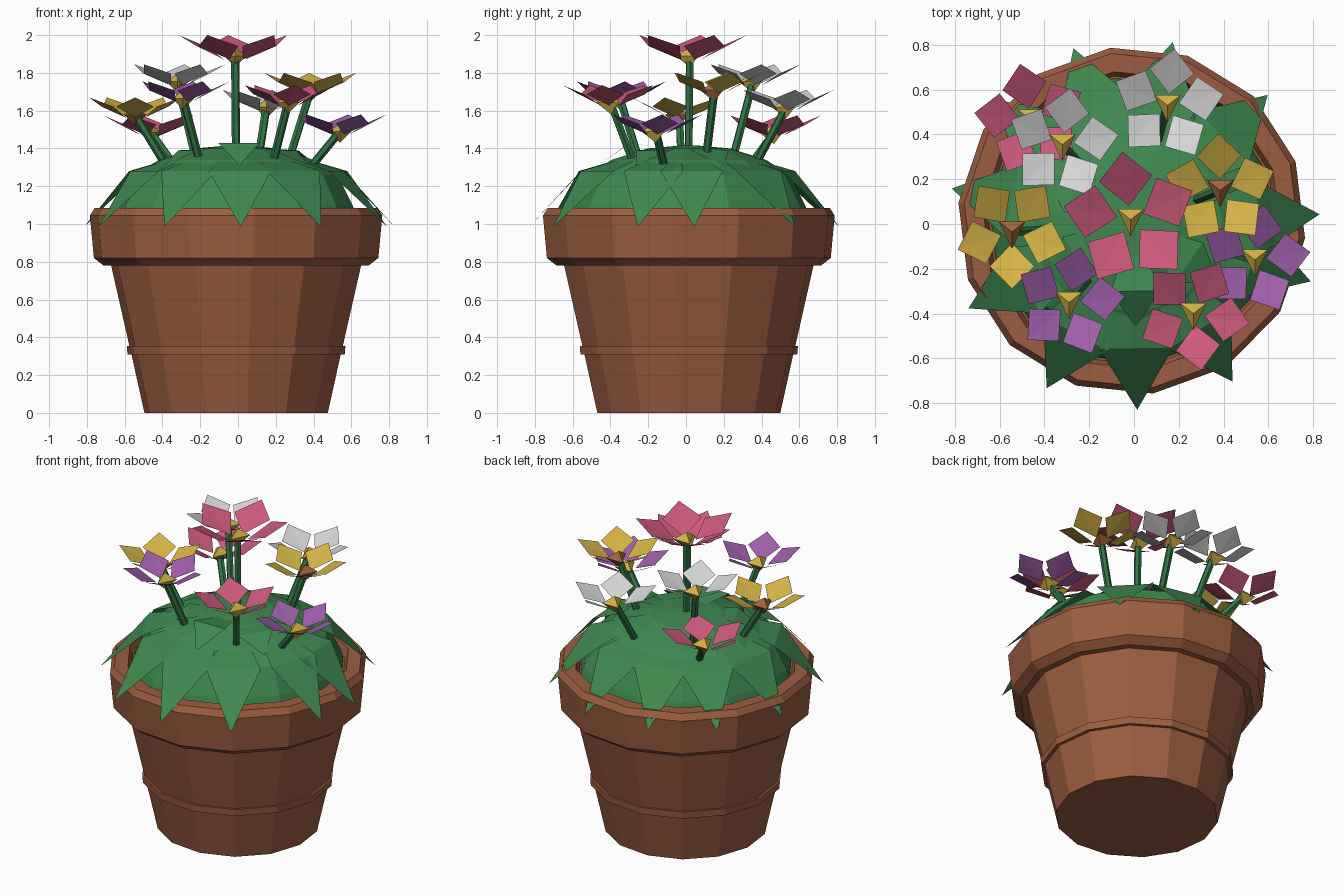
import bpy, math
from math import cos, sin, radians, pi
from mathutils import Vector, Matrix

cube = bpy.data.objects.get("Cube")
if cube:
    bpy.data.objects.remove(cube)


def material(name, r, g, b):
    m = bpy.data.materials.new(name)
    m.use_nodes = True
    m.diffuse_color = (r, g, b, 1)
    bsdf = next(n for n in m.node_tree.nodes if n.type == 'BSDF_PRINCIPLED')
    bsdf.inputs["Base Color"].default_value = (r, g, b, 1)
    bsdf.inputs["Roughness"].default_value = 0.8
    return m


TERRACOTTA = material("terracotta", .33, .11, .052)
LEAF = material("leaf green", .05, .25, .08)
STEM = material("stem green", .03, .18, .06)
PINK = material("pink", .60, .10, .20)
PURPLE = material("purple", .34, .11, .40)
YELLOW = material("yellow", .66, .45, .06)
WHITE = material("white", .66, .66, .66)
BROWN = material("seed brown", .36, .13, .05)


def build(name, verts, faces, mat):
    mesh = bpy.data.meshes.new(name)
    mesh.from_pydata(verts, [], faces)
    mesh.materials.append(mat)
    mesh.update()
    ob = bpy.data.objects.new(name, mesh)
    bpy.context.collection.objects.link(ob)
    return ob


def lathe(name, profile, mat, sides=14, phase=97):
    """Turn a (radius, z) profile about the pot axis and cap both ends."""
    verts, faces = [], []
    for r, z in profile:
        for i in range(sides):
            a = radians(phase) + 2 * pi * i / sides
            verts.append((r * cos(a) - .01, r * sin(a) + .015, z))
    for k in range(len(profile) - 1):
        for i in range(sides):
            j = (i + 1) % sides
            a, b = k * sides, (k + 1) * sides
            faces.append((a + i, a + j, b + j, b + i))
    last = (len(profile) - 1) * sides
    faces.append(tuple(reversed(range(sides))))
    faces.append(tuple(range(last, last + sides)))
    return build(name, verts, faces, mat)


# Pot: wall, raised band, heavy rim and the flat inside
lathe("pot", [(.488, 0), (.557, .31), (.578, .31), (.582, .355), (.568, .355),
              (.665, .78), (.705, .78), (.757, .82), (.778, 1.045),
              (.752, 1.085), (.67, 1.085), (.65, 1.03)], TERRACOTTA)

# Foliage mound
lathe("foliage_mound", [(.64, 1.04), (.62, 1.1), (.54, 1.26), (.41, 1.34),
                        (.22, 1.4), (.05, 1.415)], LEAF)


def leaf(name, angle, bend, tip, half, root):
    """Leaf that runs out to a bend, then drops to a pointed tip."""
    turn = Matrix.Rotation(radians(angle), 3, 'Z')
    pts = [(root[0], -half * .4, root[1]), (root[0], half * .4, root[1]),
           (bend[0], -half, bend[1]), (bend[0], half, bend[1]),
           (tip[0], 0, tip[1])]
    return build(name, [turn @ Vector(p) for p in pts],
                 [(0, 2, 3, 1), (2, 4, 3)], LEAF)


# Drooping outer leaves, then a few short ones on the mound
for i, a in enumerate((78, 44, 3, -18, -58, -89, -118, -153, 169, 138, 109)):
    leaf(f"outer_leaf_{i + 1}", a, (.555, 1.28), (.83, .985), .165, (.3, 1.36))
for i, (a, top) in enumerate(((-89, 1.43), (-35, 1.39), (25, 1.39),
                              (150, 1.39), (-150, 1.39))):
    leaf(f"inner_leaf_{i + 1}", a, (.3, top), (.46, 1.31), .11, (.12, 1.4))


def flower(name, x, y, top, size, angle, colour, core):
    # Five folded kite petals, tips highest
    verts, faces = [], []
    for i in range(5):
        mid = radians(angle + 72 * i)
        for r, off, dz in ((.2, 0, -.42), (.72, -33, -.19),
                           (1, 0, 0), (.72, 33, -.19)):
            a = mid + radians(off)
            verts.append((x + r * size * cos(a), y + r * size * sin(a),
                          top + dz * size))
        k = 4 * i
        faces += [(k, k + 1, k + 2), (k, k + 2, k + 3)]
    build(name + "_petals", verts, faces, colour)

    # Three-sided seed head
    z = top - .36 * size
    ring = [(x + .075 * cos(radians(a)), y + .075 * sin(radians(a)), z)
            for a in (-90, 38, 142)]
    ring += [(x, y, z + .045), (x, y, z - .06)]
    build(name + "_core", ring,
          [f for i in range(3) for f in ((i, (i + 1) % 3, 3),
                                         ((i + 1) % 3, i, 4))], core)

    # Stem leaning out from the mound
    low, high = Vector((x * .62, y * .62, 1.24)), Vector((x, y, z))
    axis = high - low
    bpy.ops.mesh.primitive_cylinder_add(
        vertices=6, radius=.022, depth=axis.length, location=(low + high) / 2,
        rotation=axis.to_track_quat('Z', 'Y').to_euler())
    stem = bpy.context.object
    stem.name = name + "_stem"
    stem.data.materials.append(STEM)


flower("centre_pink_flower", -.015, .02, 2.0, .305, 97, PINK, YELLOW)
flower("right_yellow_flower", -.545, -.035, 1.67, .255, -90, YELLOW, BROWN)
flower("left_yellow_flower", .385, .15, 1.8, .255, 92, YELLOW, BROWN)
flower("right_purple_flower", -.29, -.35, 1.755, .25, 78, PURPLE, YELLOW)
flower("left_purple_flower", .54, -.16, 1.58, .25, 80, PURPLE, YELLOW)
flower("front_pink_flower", .265, -.4, 1.735, .255, 62, PINK, YELLOW)
flower("back_pink_flower", -.46, .465, 1.575, .255, 101, PINK, YELLOW)
flower("left_white_flower", .15, .53, 1.71, .255, 83, WHITE, YELLOW)
flower("right_white_flower", -.32, .355, 1.845, .255, 82, WHITE, YELLOW)
